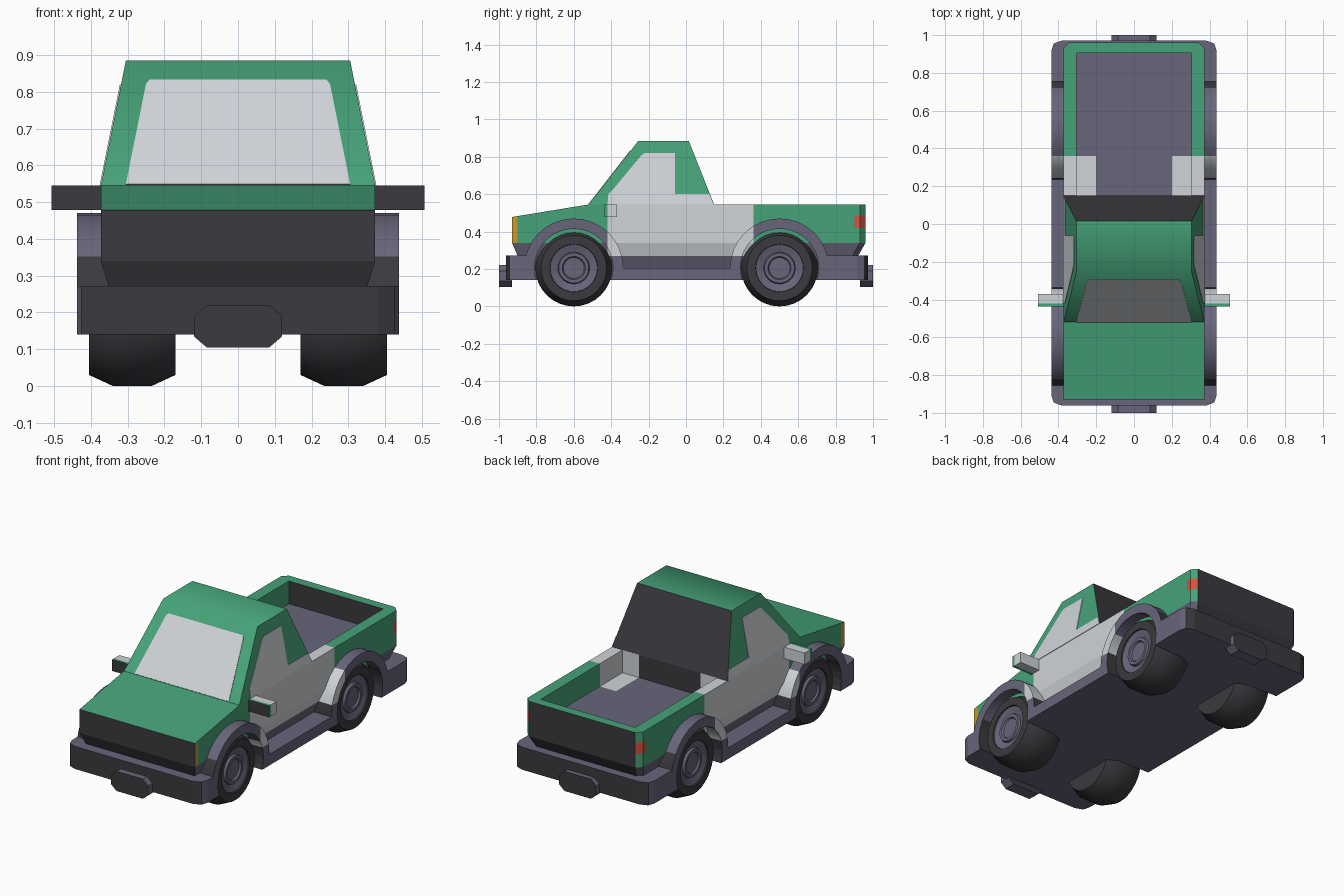
import bpy, bmesh, math
from mathutils import Vector

if "Cube" in bpy.data.objects:
    bpy.data.objects.remove(bpy.data.objects["Cube"])


def material(name, r, g, b):
    m = bpy.data.materials.new(name)
    m.diffuse_color = (r, g, b, 1)
    m.use_nodes = True
    m.node_tree.nodes["Principled BSDF"].inputs["Base Color"].default_value = m.diffuse_color
    return m


MATS = [material("green_paint", .061, .365, .19), material("light_grey", .63, .66, .69),
        material("slate_trim", .136, .130, .195), material("dark_rubber", .043, .042, .049),
        material("amber_lamp", .58, .32, .025), material("red_lamp", .69, .08, .05)]
GREEN, LIGHT, SLATE, DARK, AMBER, RED = range(6)


def loft(name, rings, mat=GREEN, top=None, closed=False):
    """Skin a list of equal-length rings, capped at both ends (or closed into a loop)."""
    n = len(rings[0])
    bm = bmesh.new()
    vs = [[bm.verts.new(p) for p in ring] for ring in rings]
    pairs = list(zip(vs, vs[1:])) + ([(vs[-1], vs[0])] if closed else [])
    for a, b in pairs:
        for i in range(n):
            j = (i + 1) % n
            bm.faces.new((a[i], a[j], b[j], b[i]))
    if not closed:
        bm.faces.new(vs[0][::-1])
        for f in top or [range(n)]:
            bm.faces.new([vs[-1][i] for i in f])
    bmesh.ops.recalc_face_normals(bm, faces=bm.faces)
    me = bpy.data.meshes.new(name)
    bm.to_mesh(me)
    bm.free()
    for m in MATS:
        me.materials.append(m)
    for p in me.polygons:
        p.material_index = mat
    ob = bpy.data.objects.new(name, me)
    bpy.context.collection.objects.link(ob)
    return ob


def box(name, x0, x1, y0, y1, z0, z1, mat=GREEN):
    return loft(name, [[(x0, y0, z), (x1, y0, z), (x1, y1, z), (x0, y1, z)] for z in (z0, z1)], mat)


def lathe(name, profile, y, z, mat, seg=32):
    """Turn (x, radius) points around an axis along x."""
    return loft(name, [[(x, y + r * math.cos(2 * math.pi * i / seg), z + r * math.sin(2 * math.pi * i / seg))
                        for i in range(seg)] for x, r in profile], mat)


def cut(ob, cutters):
    for c in cutters:
        md = ob.modifiers.new("cut", 'BOOLEAN')
        md.operation, md.solver, md.object = 'DIFFERENCE', 'EXACT', c
        bpy.context.view_layer.objects.active = ob
        bpy.ops.object.modifier_apply(modifier=md.name)
        bpy.data.objects.remove(c)


def paint(ob, planes, rule):
    """Slice the mesh along (axis, value) planes, then colour faces by centre and normal."""
    bm = bmesh.new()
    bm.from_mesh(ob.data)
    bmesh.ops.triangulate(bm, faces=bm.faces)
    for axis, v in planes:
        co, no = Vector(), Vector()
        co[axis], no[axis] = v, 1
        bmesh.ops.bisect_plane(bm, geom=bm.verts[:] + bm.edges[:] + bm.faces[:], plane_co=co, plane_no=no)
    bm.normal_update()
    for f in bm.faces:
        f.material_index = rule(f.calc_center_median(), f.normal)
    bm.to_mesh(ob.data)
    bm.free()


def smooth(ob, deg):
    bpy.ops.object.select_all(action='DESELECT')
    ob.select_set(True)
    bpy.context.view_layer.objects.active = ob
    bpy.ops.object.shade_smooth_by_angle(angle=math.radians(deg))


def in_door_zone(c):
    return abs(c.x) > .2 and -.42 < c.y < .36 and .27 < c.z < .6


def trim_rule(c, n):
    return DARK if abs(n.y) > .86 else SLATE


# Lower body with hood and cargo bed
def body_ring(z, yf, yr, x, zf=None, c=.03):
    zf = zf or z
    return [(-x, yf, zf), (x, yf, zf), (x, -.52, z), (x, yr - c, z), (x - c, yr, z),
            (-x + c, yr, z), (-x, yr - c, z), (-x, -.52, z)]


body = loft("body", [body_ring(.205, -.87, .88, .327), body_ring(.27, -.90, .92, .351),
                     body_ring(.34, -.93, .96, .373), body_ring(.545, -.93, .96, .373, .478)],
            top=[(0, 1, 2, 7), (2, 3, 4, 5, 6, 7)])
cut(body, [box("bed_cutter", -.305, .305, .15, .905, .412, .8)])


def body_rule(c, n):
    if in_door_zone(c):
        return LIGHT
    if abs(n.y) > .8:
        return DARK
    if c.z < .34 or (n.z > .9 and c.z < .45):
        return SLATE
    if abs(n.x) > .5 and abs(c.x) > .33:
        if c.y < -.9:
            return AMBER
        if c.y > .9 and .42 < c.z < .485:
            return RED
    return GREEN


paint(body, [(0, -.2), (0, .2), (1, -.9), (1, -.42), (1, .36), (1, .9), (2, .42), (2, .485)], body_rule)

# Cab
cab = loft("cab", [[(-x, yf, z), (x, yf, z), (x, yr, z), (-x, yr, z)]
                   for z, yf, yr, x in ((.545, -.52, .15, .373), (.885, -.255, .015, .305))])
for p in cab.data.polygons:
    if p.normal.y > .8:
        p.material_index = DARK
smooth(cab, 56)


# Thin glass and door plates lying on the cab faces
def plate(name, pts, normal):
    n = Vector(normal).normalized() * .003
    loft(name, [[Vector(p) - n for p in pts], [Vector(p) + n for p in pts]], LIGHT)


def up(z):
    return (z - .545) / .34


plate("windshield", [(x, -.52 + .265 * up(z), z) for x, z in
                     ((-.305, .547), (.305, .547), (.25, .82), (.24, .832), (-.24, .832), (-.25, .82))],
      (0, -.34, .265))
for s in (-1, 1):
    plate("side_window", [(s * (.373 - .068 * up(z)), y, z) for y, z in
                          ((-.42, .545), (-.415, .6), (-.39, .625), (-.24, .805), (-.22, .82),
                           (-.06, .82), (-.06, .6), (.126, .6), (.147, .545))], (s * .34, 0, .068))

# Chassis with bumpers and sills
plan = [(.38, -.962), (.425, -.945), (.438, -.905), (.438, .915), (.425, .955), (.38, .972)]
plan += [(-x, y) for x, y in reversed(plan)]
chassis = loft("chassis", [[(x, y, z) for x, y in plan] for z in (.14, .272)], SLATE)
cutters = []
for s in (-1, 1):
    a, b = sorted((s * .3, s * .6))
    cutters.append(box("sill_cutter", a, b, -.6, .5, .205, .5))
    for y in (-.6, .5):
        cutters.append(lathe("well_cutter", [(s * .33, .21), (s * .6, .21)], y, .205, SLATE))
cut(chassis, cutters)
paint(chassis, [], trim_rule)

# Bumper blocks at both ends
octagon = [(.12, .135), (.12, .19), (.085, .22), (-.085, .22), (-.12, .19), (-.12, .135), (-.085, .105), (.085, .105)]
for name, y0, y1 in (("front_bumper_block", -1, -.93), ("rear_bumper_block", .93, 1)):
    paint(loft(name, [[(x, y, z) for x, z in octagon] for y in (y0, y1)]), [], trim_rule)

for s in (-1, 1):
    for pos, y in (("front", -.6), ("rear", .5)):
        # Wheel arch: a half ring
        rings = []
        for i in range(17):
            t = math.pi * i / 16
            rings.append([(s * x, y + r * math.cos(t), .205 + r * math.sin(t))
                          for x, r in ((.32, .21), (.438, .21), (.438, .265), (.32, .265))])
        arch = loft(pos + "_wheel_arch", rings, SLATE)
        paint(arch, [(1, -.42), (1, .36), (2, .27)],
              lambda c, n: LIGHT if in_door_zone(c) else trim_rule(c, n))
        smooth(arch, 25)

        # Tyre and stepped rim
        tyre = lathe(pos + "_tyre", [(s * x, r) for x, r in (
            (.17, .10), (.17, .175), (.235, .205), (.34, .205), (.405, .175), (.405, .128), (.38, .122))],
            y, .205, DARK)
        smooth(tyre, 30)
        rim = lathe(pos + "_rim", [(s * x, r) for x, r in (
            (.36, .126), (.398, .126), (.385, .085), (.398, .08), (.398, .062), (.388, .056))],
            y, .205, SLATE)
        smooth(rim, 15)

    # Side mirror
    a, b = sorted((s * .36, s * .507))
    mirror = box("side_mirror", a, b, -.437, -.37, .478, .545)
    paint(mirror, [(1, -.42)],
          lambda c, n: DARK if n.y < -.8 else (GREEN if c.y < -.42 else LIGHT))
